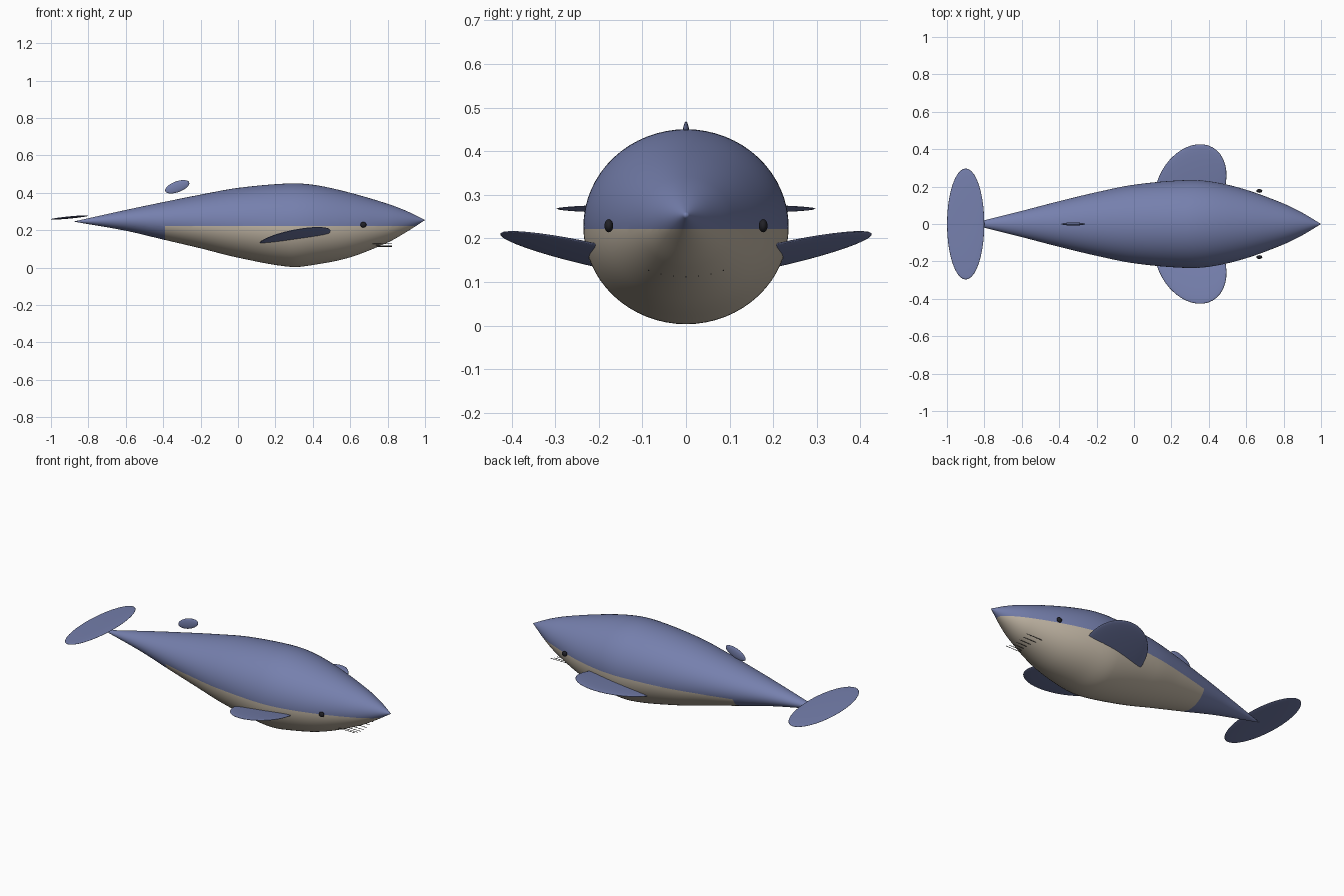
import bpy, bmesh
from math import sin, cos, pi, radians, atan
from mathutils import Matrix, Vector

if "Cube" in bpy.data.objects:
    bpy.data.objects.remove(bpy.data.objects["Cube"])


def material(name, rgb):
    m = bpy.data.materials.new(name)
    m.use_nodes = True
    m.diffuse_color = (*rgb, 1)
    m.node_tree.nodes["Principled BSDF"].inputs["Base Color"].default_value = (*rgb, 1)
    return m


BLUE = material("slate blue", (0.18, 0.215, 0.42))
CREAM = material("belly cream", (0.55, 0.48, 0.385))
DARK = material("eye black", (0.015, 0.015, 0.02))
GREY = material("whisker grey", (0.08, 0.075, 0.07))


def make_object(name, bm, *mats):
    bmesh.ops.recalc_face_normals(bm, faces=bm.faces)
    for f in bm.faces:
        f.smooth = True
    me = bpy.data.meshes.new(name)
    bm.to_mesh(me)
    bm.free()
    for m in mats:
        me.materials.append(m)
    ob = bpy.data.objects.new(name, me)
    bpy.context.collection.objects.link(ob)
    return ob


def ellipsoid(name, centre, radii, mat, rotation=Matrix.Identity(4)):
    bm = bmesh.new()
    bmesh.ops.create_uvsphere(bm, u_segments=40, v_segments=24, radius=1)
    bm.transform(Matrix.Translation(centre) @ rotation @ Matrix.Diagonal((*radii, 1)))
    return make_object(name, bm, mat)


# Body stations from tail to nose: x, top z, bottom z, half width
STATIONS = [Vector(s) for s in (
    (-0.88, 0.246, 0.246, 0), (-0.6, 0.308, 0.197, 0.07), (-0.4, 0.35, 0.15, 0.122),
    (-0.2, 0.39, 0.103, 0.17), (0, 0.426, 0.053, 0.21), (0.28, 0.45, 0.004, 0.235),
    (0.42, 0.44, 0.017, 0.226), (0.6, 0.4, 0.055, 0.183), (0.8, 0.341, 0.134, 0.109),
    (0.9, 0.303, 0.19, 0.06), (1, 0.254, 0.254, 0))]


def slope(i):
    a, b = max(i - 1, 0), min(i + 1, len(STATIONS) - 1)
    return (STATIONS[b] - STATIONS[a]) / (STATIONS[b].x - STATIONS[a].x)


def stations_smooth(steps=8):
    for i in range(len(STATIONS) - 1):
        p, q = STATIONS[i], STATIONS[i + 1]
        h = q.x - p.x
        for k in range(steps):
            t = k / steps
            s = t * t * (3 - 2 * t)
            yield (p.lerp(q, s) + slope(i) * h * t * (1 - t) ** 2
                   - slope(i + 1) * h * t * t * (1 - t))


# Body skinned through elliptical rings, with pointed ends
SEGS = 64
bm = bmesh.new()
rings = []
for x, top, bottom, width in list(stations_smooth())[1:]:
    mid, half = (top + bottom) / 2, (top - bottom) / 2
    rings.append([bm.verts.new((x, width * cos(a), mid + half * sin(a)))
                  for a in (2 * pi * j / SEGS for j in range(SEGS))])
for r, s in zip(rings, rings[1:]):
    for j in range(SEGS):
        k = (j + 1) % SEGS
        bm.faces.new((r[j], r[k], s[k], s[j]))
for ring, end in ((rings[0], STATIONS[0]), (rings[-1], STATIONS[-1])):
    tip = bm.verts.new((end.x, 0, end.y))
    for j in range(SEGS):
        bm.faces.new((ring[j], ring[(j + 1) % SEGS], tip))

# Belly: cut a waterline and a rear edge, then colour the faces inside
WATERLINE, BELLY_END = 0.221, -0.39
for point, normal in (((0, 0, WATERLINE), (0, 0, 1)), ((BELLY_END, 0, 0), (1, 0, 0))):
    bmesh.ops.bisect_plane(bm, geom=bm.verts[:] + bm.edges[:] + bm.faces[:],
                           plane_co=point, plane_no=normal)
for f in bm.faces:
    c = f.calc_center_median()
    f.material_index = int(c.z < WATERLINE and c.x > BELLY_END)
make_object("body", bm, BLUE, CREAM)

# Tail fluke and back fin
ellipsoid("tail_fluke", (-0.9, 0, 0.268), (0.1, 0.297, 0.006), BLUE,
          Matrix.Rotation(-radians(5.5), 4, "Y"))
ellipsoid("back_fin", (-0.325, 0, 0.432), (0.068, 0.008, 0.029), BLUE,
          Matrix.Rotation(-radians(20), 4, "Y"))

# Paired flippers and eyes
for side, label in ((1, "left"), (-1, "right")):
    tilt = (Matrix.Rotation(side * atan(0.19), 4, "X")
            @ Matrix.Rotation(-atan(0.13), 4, "Y")
            @ Matrix.Rotation(side * radians(61), 4, "Z"))
    ellipsoid(label + "_flipper", (0.302, side * 0.2, 0.16), (0.247, 0.175, 0.012), BLUE, tilt)
    ellipsoid(label + "_eye", (0.67, side * 0.177, 0.229), (0.016, 0.01, 0.015), DARK)

# Whiskers: thin rods under the snout
bm = bmesh.new()
for i in range(-3, 4):
    y = i * 0.0285
    place = Matrix.Translation((0.753, y, 0.112 + 2 * y * y)) @ Matrix.Rotation(pi / 2, 4, "Y")
    bmesh.ops.create_cone(bm, cap_ends=True, segments=8, radius1=0.0015, radius2=0.0015,
                          depth=0.14, matrix=place)
make_object("whiskers", bm, GREY)
